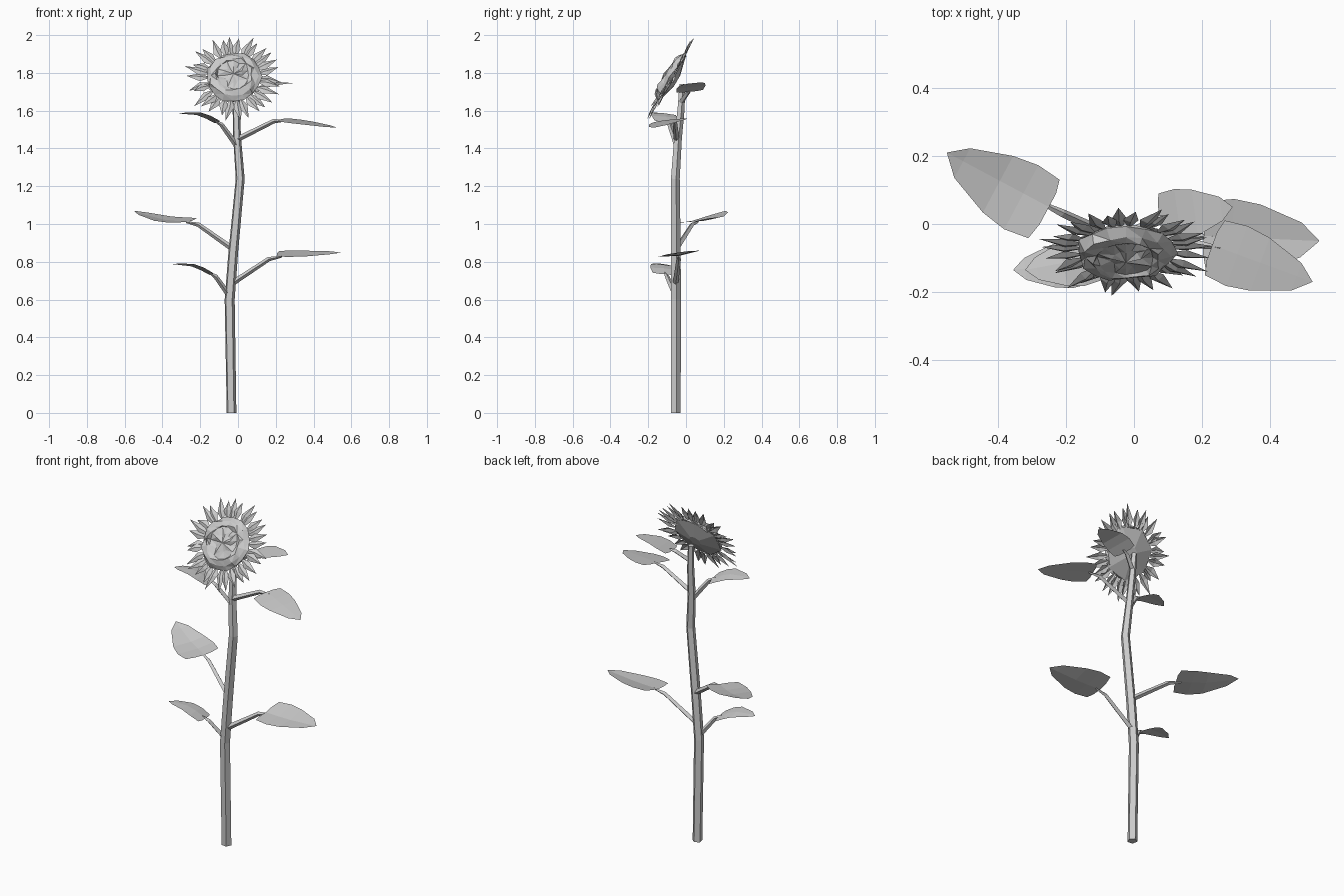
import bpy, bmesh, math, random
from mathutils import Vector, Matrix

random.seed(4)
cube = bpy.data.objects.get("Cube")
if cube:
    bpy.data.objects.remove(cube)

grey = bpy.data.materials.new("plain_grey")
grey.use_nodes = True
grey.diffuse_color = (0.6, 0.6, 0.6, 1)
grey.node_tree.nodes["Principled BSDF"].inputs["Base Color"].default_value = (0.6, 0.6, 0.6, 1)


def finish(bm, name, matrix=None):
    mesh = bpy.data.meshes.new(name)
    bm.to_mesh(mesh)
    bm.free()
    mesh.materials.append(grey)
    ob = bpy.data.objects.new(name, mesh)
    bpy.context.collection.objects.link(ob)
    if matrix:
        ob.matrix_world = matrix
    return ob


def bridge(bm, a, b):
    for i in range(len(a)):
        j = (i + 1) % len(a)
        bm.faces.new((a[i], a[j], b[j], b[i]))


def tube(name, path, radii, sides=4, turn=0.0):
    """Faceted rod along a path, closed at both ends."""
    bm = bmesh.new()
    path = [Vector(p) for p in path]
    rings = []
    for k, p in enumerate(path):
        d = path[min(k + 1, len(path) - 1)] - path[max(k - 1, 0)]
        u = Vector((0, 1, 0)).cross(d).normalized()
        v = d.cross(u).normalized()
        if k == 0 and abs(p.z) < 0.01:
            u, v = Vector((1, 0, 0)), Vector((0, 1, 0))
        angles = [turn + math.tau * i / sides for i in range(sides)]
        rings.append([bm.verts.new(p + (u * math.cos(a) + v * math.sin(a)) * radii[k]) for a in angles])
    for a, b in zip(rings, rings[1:]):
        bridge(bm, a, b)
    bm.faces.new(rings[0][::-1])
    bm.faces.new(rings[-1])
    return finish(bm, name)


# Main stem, gently swaying
tube("stem",
     [(-0.035, -0.055, 0), (-0.045, -0.055, 0.6), (-0.026, -0.055, 0.85), (0.011, -0.058, 1.24),
      (-0.005, -0.044, 1.45), (-0.01, -0.028, 1.6), (-0.018, -0.02, 1.74)],
     [0.027, 0.028, 0.027, 0.025, 0.022, 0.02, 0.017], sides=5, turn=math.radians(12))

# Leaf outline: fraction of length, fraction of half width
OUTLINE = [(0.0, 0.5), (0.03, 0.95), (0.25, 1.04), (0.48, 0.92), (0.84, 0.48)]


def leaf(name, root, base, tip, left, right, roll=0.0, fold=0.0, arch=0.012):
    """Stalk from the stem plus a blade folded along its midrib."""
    root, base, tip = Vector(root), Vector(base), Vector(tip)
    along = tip - base
    mid = root.lerp(base, 0.82) + Vector((0, 0, 0.008))
    tube(name + "_stalk", [root, mid, base + along * 0.08 + Vector((0, 0, arch * 0.3 - 0.004))],
         [0.015, 0.012, 0.005])
    bm = bmesh.new()
    side = Vector((-along.y, along.x, 0)).normalized()
    rows = []
    for t, w in OUTLINE:
        centre = base + along * t + Vector((0, 0, arch * math.sin(math.pi * t)))
        row = []
        for s in (left * w, 0, -right * w):
            row.append(bm.verts.new(centre + side * s + Vector((0, 0, roll * s - fold * abs(s)))))
        rows.append(row)
    for a, b in zip(rows, rows[1:]):
        bm.faces.new((a[1], b[1], b[0], a[0]))
        bm.faces.new((a[2], b[2], b[1], a[1]))
    end = bm.verts.new(tip)
    a = rows[-1]
    bm.faces.new((a[1], end, a[0]))
    bm.faces.new((a[2], end, a[1]))
    finish(bm, name + "_blade")


leaf("middle_right_leaf", (-0.03, -0.05, 0.87), (-0.25, 0.05, 1.015), (-0.55, 0.21, 1.07), 0.115, 0.09,
     -0.13, -0.07, -0.018)
leaf("lower_left_leaf", (-0.025, -0.055, 0.69), (0.205, -0.035, 0.832), (0.545, -0.05, 0.848), 0.108, 0.105,
     0.15, -0.1, -0.006)
leaf("upper_left_leaf", (0, -0.05, 1.45), (0.23, -0.062, 1.555), (0.525, -0.17, 1.51), 0.085, 0.095, 0.09, 0.02, 0.003)
leaf("back_left_leaf", (-0.015, -0.03, 1.64), (0.075, 0.02, 1.70), (0.29, 0.05, 1.745), 0.073, 0.075, 0.1, 0.0, 0.018)
leaf("upper_right_leaf", (-0.01, -0.05, 1.42), (-0.105, -0.095, 1.54), (-0.32, -0.135, 1.582), 0.075, 0.065,
     0.1, 0.05, 0.026)
leaf("lower_right_leaf", (-0.045, -0.055, 0.62), (-0.135, -0.11, 0.735), (-0.355, -0.135, 0.785), 0.07, 0.065,
     0.1, 0.05, 0.026)

# Flower head frame: local z points out of the face
HEAD = Matrix.Translation((-0.024, -0.072, 1.771)) @ Matrix.Rotation(math.radians(59.5), 4, "X")


def polar(r, a, z):
    return Vector((r * math.cos(a), r * math.sin(a), z))


# Lumpy seed disc
bm = bmesh.new()
SEG = 16
rings = []
for r, z in [(0.135, 0.0), (0.146, 0.012), (0.128, 0.034), (0.1, 0.046), (0.085, 0.035), (0.045, 0.04)]:
    ring = []
    for i in range(SEG):
        ring.append(bm.verts.new(polar(r * random.uniform(0.93, 1.06), math.tau * i / SEG,
                                       z + random.uniform(-0.008, 0.008))))
    rings.append(ring)
for a, b in zip(rings, rings[1:]):
    bridge(bm, a, b)
top = bm.verts.new((0, 0, 0.048))
for i in range(SEG):
    bm.faces.new((rings[-1][i], rings[-1][(i + 1) % SEG], top))
bmesh.ops.triangulate(bm, faces=bm.faces[:])
finish(bm, "seed_disc", HEAD)

# Shallow faceted cup behind the disc
bm = bmesh.new()
rim = [bm.verts.new(polar(0.148, math.tau * i / 7, 0.0)) for i in range(7)]
inner = [bm.verts.new(polar(0.035, math.tau * i / 7, -0.028)) for i in range(7)]
bridge(bm, inner, rim)
bm.faces.new(inner[::-1])
bm.faces.new(rim)
finish(bm, "flower_cup", HEAD)

# Two staggered rows of pointed petals
bm = bmesh.new()
for row in range(2):
    count = 15
    for i in range(count):
        a = math.tau * (i + 0.5 * row) / count + random.uniform(-0.05, 0.05)
        tip_r = random.uniform(0.238, 0.272) - 0.012 * row
        lift = 0.01 * row + random.uniform(-0.018, 0.016)
        base = bm.verts.new(polar(0.12, a, 0.002))
        ridge = bm.verts.new(polar(0.183, a, 0.01 + lift * 0.5))
        end = bm.verts.new(polar(tip_r, a + random.uniform(-0.06, 0.06), lift))
        wings = [bm.verts.new(polar(0.18, a + s * 0.13, lift * 0.5)) for s in (-1, 1)]
        bm.faces.new((base, wings[0], ridge))
        bm.faces.new((wings[0], end, ridge))
        bm.faces.new((base, ridge, wings[1]))
        bm.faces.new((ridge, end, wings[1]))
finish(bm, "petals", HEAD)
